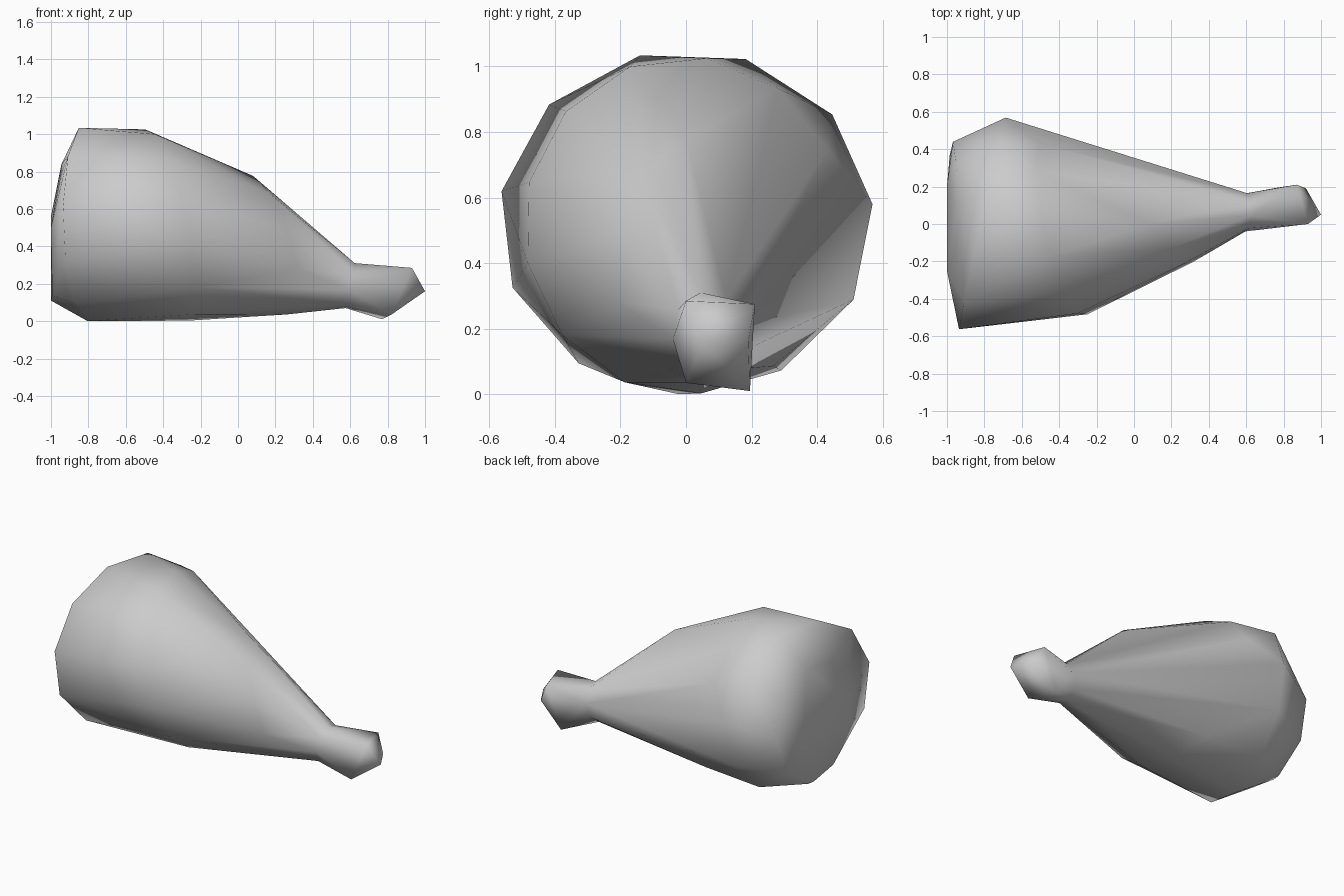
import bpy
import bmesh
from math import cos, sin, radians, tau

cube = bpy.data.objects.get("Cube")
if cube:
    bpy.data.objects.remove(cube, do_unlink=True)


def ring(sides, phase, centre, ry, rz, lean_y, lean_z):
    """Elliptical cross-section along x, leaning by its own y and z offsets."""
    cx, cy, cz = centre
    points = []
    for i in range(sides):
        a = radians(phase) + tau * i / sides
        dy, dz = ry * cos(a), rz * sin(a)
        points.append((cx + lean_y * dy + lean_z * dz, cy + dy, cz + dz))
    return points


def add_hull(bm, points, open_ring):
    """Wrap points in a faceted skin, left open at the given ring."""
    verts = [bm.verts.new(p) for p in points]
    rim = set(verts[points.index(p)] for p in open_ring)
    out = bmesh.ops.convex_hull(bm, input=verts)
    faces = [g for g in out["geom"] if isinstance(g, bmesh.types.BMFace)]
    caps = [f for f in faces if all(v in rim for v in f.verts)]
    bmesh.ops.delete(bm, geom=caps, context="FACES_ONLY")


# Cross-sections from the thick end to the neck
neck = ring(8, 10, (0.6, 0.0625, 0.19), 0.104, 0.122, 0, 0.2)
body = ring(9, 4, (-0.97, 0.06, 0.47), 0.38, 0.37, 0, 0.07)
body += ring(11, 6, (-0.81, 0, 0.525), 0.572, 0.525, 0.22, -0.02)
body += ring(13, -1, (-0.37, -0.005, 0.515), 0.49, 0.515, -0.2, -0.22)
# Only the front side swells before the neck; the back tapers straight
body += ring(11, 4, (0.15, 0.06, 0.41), 0.28, 0.375, -0.5, -0.27)[3:9]
body += [(-1, -0.25, 0.5), (-1, 0.2, 0.56), (-1, 0.1, 0.11)]

# Blocky bone end beyond the neck
knob = [(0.93, 0, 0.285), (0.87, 0.21, 0.275), (0.77, 0.195, 0.01),
        (0.82, 0, 0.035), (0.92, 0.19, 0.16), (1, 0.05, 0.16)]

bm = bmesh.new()
add_hull(bm, body + neck, neck)
add_hull(bm, knob + neck, neck)
bmesh.ops.remove_doubles(bm, verts=bm.verts, dist=0.0005)
loose = [v for v in bm.verts if not v.link_faces]
bmesh.ops.delete(bm, geom=loose, context="VERTS")
bmesh.ops.recalc_face_normals(bm, faces=bm.faces)
for face in bm.faces:
    face.smooth = True

mesh = bpy.data.meshes.new("drumstick")
bm.to_mesh(mesh)
bm.free()
drumstick = bpy.data.objects.new("drumstick", mesh)
bpy.context.collection.objects.link(drumstick)

# Plain grey finish
colour = (0.6, 0.6, 0.6, 1)
grey = bpy.data.materials.new("plain grey")
grey.use_nodes = True
grey.diffuse_color = colour
grey.node_tree.nodes["Principled BSDF"].inputs["Base Color"].default_value = colour
mesh.materials.append(grey)
